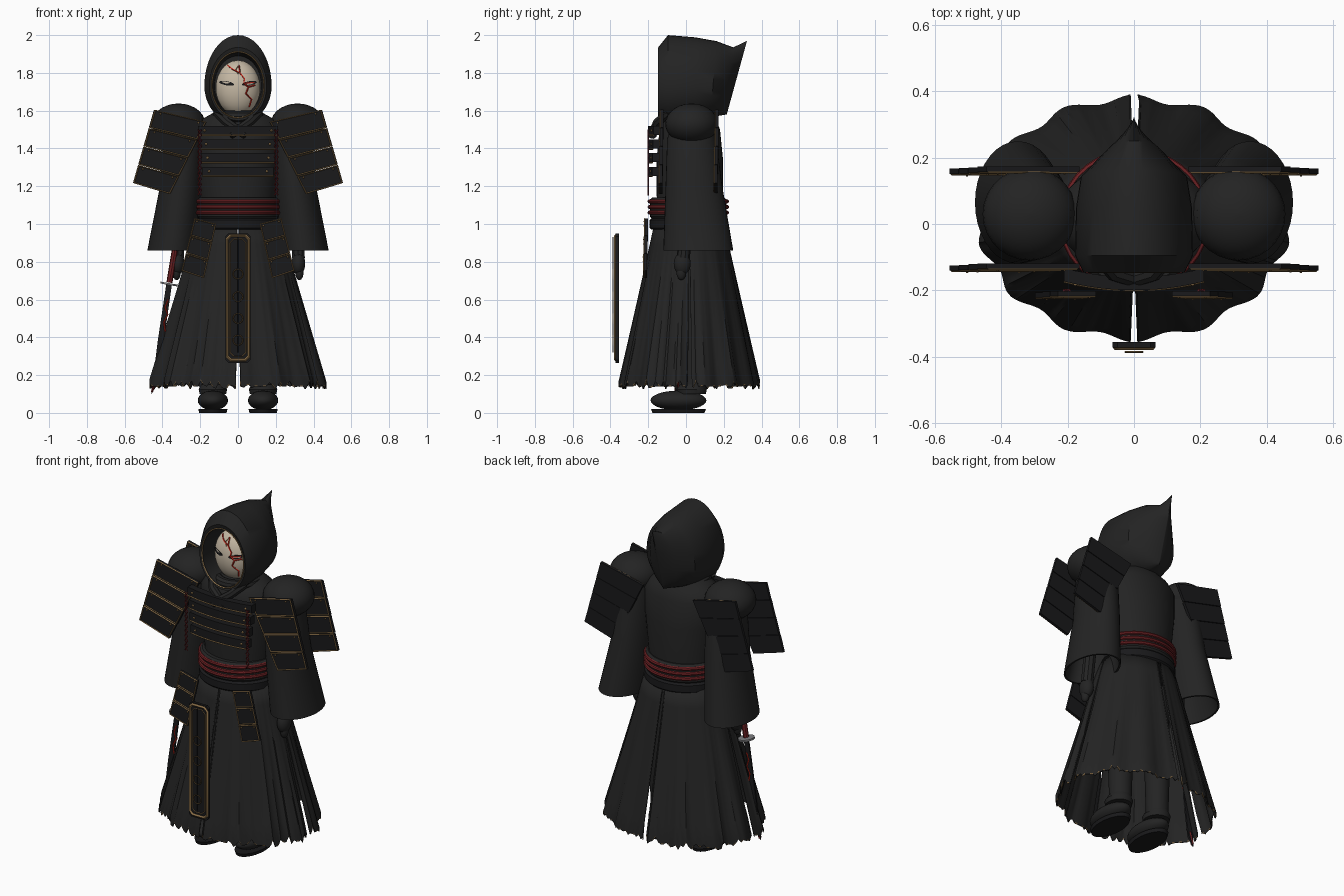
import bpy, bmesh, random
from math import sin, cos, pi, sqrt, radians
from mathutils import Vector

random.seed(4)
if "Cube" in bpy.data.objects:
    bpy.data.objects.remove(bpy.data.objects["Cube"])


def material(name, rgb):
    m = bpy.data.materials.new(name)
    m.use_nodes = True
    m.diffuse_color = (*rgb, 1)
    m.node_tree.nodes["Principled BSDF"].inputs["Base Color"].default_value = (*rgb, 1)
    return m


CLOTH = material("black cloth", (.017, .017, .017))
ARMOR = material("black lacquer", (.010, .010, .011))
GOLD = material("antique gold", (.26, .16, .065))
RED = material("dark red cord", (.15, .015, .017))
IVORY = material("ivory", (.56, .48, .37))
CRACK = material("bright red", (.55, .02, .01))
STEEL = material("grey steel", (.22, .22, .23))
parts = []


def mesh(name, verts, faces, *mats):
    me = bpy.data.meshes.new(name)
    me.from_pydata([tuple(v) for v in verts], [], faces)
    bm = bmesh.new()
    bm.from_mesh(me)
    bmesh.ops.recalc_face_normals(bm, faces=bm.faces)
    bm.to_mesh(me)
    bm.free()
    for m in mats:
        me.materials.append(m)
    ob = bpy.data.objects.new(name, me)
    bpy.context.scene.collection.objects.link(ob)
    parts.append(ob)
    return ob


def loft(name, rings, mat):
    n = len(rings[0])
    faces = [(k * n + i, k * n + (i + 1) % n, (k + 1) * n + (i + 1) % n, (k + 1) * n + i)
             for k in range(len(rings) - 1) for i in range(n)]
    faces += [tuple(range(n)), tuple(range((len(rings) - 1) * n, len(rings) * n))]
    return mesh(name, [v for r in rings for v in r], faces, mat)


def ring(cx, cy, z, rx, ry, n=36):
    return [(cx + rx * cos(2 * pi * i / n), cy + ry * sin(2 * pi * i / n), z) for i in range(n)]


def stack(name, rows, mat):
    return loft(name, [ring(*r) for r in rows], mat)


def ellipsoid(name, c, r, mat, n=28):
    rows = [(c[0], c[1], c[2] - r[2] * cos(a), r[0] * sin(a), r[1] * sin(a), n)
            for a in (.02 + (pi - .04) * k / 14 for k in range(15))]
    return stack(name, rows, mat)


def slab(name, outline, y, thick, mat):
    return loft(name, [[(x, y + d, z) for x, z in outline] for d in (0, thick)], mat)


def tube(name, pts, r, mat, closed=False, sides=0):
    cu = bpy.data.curves.new(name, "CURVE")
    cu.dimensions, cu.bevel_depth, cu.bevel_resolution = "3D", r, sides
    cu.use_fill_caps = True
    sp = cu.splines.new("POLY")
    sp.points.add(len(pts) - 1)
    for p, q in zip(sp.points, pts):
        p.co = (*q, 1)
    sp.use_cyclic_u = closed
    tmp = bpy.data.objects.new(name, cu)
    me = bpy.data.meshes.new_from_object(tmp)
    bpy.data.objects.remove(tmp)
    me.materials.clear()
    me.materials.append(mat)
    ob = bpy.data.objects.new(name, me)
    bpy.context.scene.collection.objects.link(ob)
    parts.append(ob)
    return ob


def lames(name, s, corners, rows, y):
    """Tapered hanging armour: overlapping rows, each with a gold rim and two rivets."""
    a, b, c, d = (Vector((s * x, z)) for x, z in corners)
    for i in range(rows):
        t, u = i / rows, (i + .97) / rows
        quad = [a.lerp(d, t), b.lerp(c, t), b.lerp(c, u), a.lerp(d, u)]
        slab(f"{name}_row_{i}", quad, y - .002 * i, .016, ARMOR)
        mid = sum(quad, Vector((0, 0))) / 4
        rim = [mid + (p - mid) * .95 for p in quad]
        tube(f"{name}_rim_{i}", [(p.x, y - .002 * i, p.y) for p in rim], .0045, GOLD, True)
        for k in (0, 1):
            p = mid + (quad[k] - mid) * .72
            ellipsoid(f"{name}_rivet", (p.x, y - .002 * i - .002, p.y), (.005, .006, .005), GOLD, 6)


# Skirt: four wavy quarter panels with a ragged, gold flecked hem
COLS, ROWS = 48, 9
for sx in (1, -1):
    for sy in (1, -1):
        hem = [.145 + random.choice((-.015, 0, .01, .035)) * random.random() for _ in range(COLS + 1)]
        verts = []
        for k in range(ROWS + 1):
            for j in range(COLS + 1):
                a = pi / 2 * j / COLS
                t = min(k / (ROWS - 1), 1)
                z = 1.0 + (hem[j] - 1.0) * t - (.006 if k == ROWS else 0)
                w = 1 + .03 * t * cos(14 * a)
                x = max(.008 + .008 * t, (.225 + .24 * t) * w * sin(a))
                y = max(.014 * t, (.185 + .178 * t) * w * cos(a))
                verts.append((sx * x, .017 + sy * y, z))
        n = COLS + 1
        faces = [(k * n + j, k * n + j + 1, (k + 1) * n + j + 1, (k + 1) * n + j)
                 for k in range(ROWS) for j in range(COLS)]
        skirt = mesh("skirt_panel", verts, faces, CLOTH, GOLD)
        for p in skirt.data.polygons:
            if p.index >= (ROWS - 1) * COLS and p.index % 3 == 0:
                p.material_index = 1
        skirt.modifiers.new("thickness", "SOLIDIFY").thickness = .006

# Torso, sash and belt
stack("torso", [(0, .02, .97, .2, .17), (0, .02, 1.15, .2, .175), (0, .02, 1.35, .225, .175),
                (0, .02, 1.5, .235, .16), (0, .02, 1.55, .2, .14), (0, .02, 1.6, .11, .1)], CLOTH)
stack("sash", [(0, .012, 1.03, .21, .195), (0, .012, 1.04, .218, .203),
               (0, .012, 1.13, .218, .203), (0, .012, 1.14, .205, .19)], CLOTH)
stack("belt", [(0, .012, .97, .215, .195), (0, .012, .98, .225, .205),
               (0, .012, 1.02, .225, .205), (0, .012, 1.03, .21, .195)], ARMOR)
for z in (1.06, 1.09, 1.12):
    tube("sash_cord", ring(0, .012, z, .217, .205), .011, RED, True, 2)

# Chest bars with gold lines, rivets and side lacing
for i in range(4):
    z, half = 1.495 - .072 * i, .212 - .008 * i
    xs = [half * (k / 6 - 1) for k in range(13)]
    front = lambda x: -.2 + .6 * x * x
    loft("chest_bar", [[(x, front(x) + d, z + h) for d, h in ((0, -.024), (.04, -.024), (.04, .024), (0, .024))]
                       for x in xs], ARMOR)
    tube("chest_line", [(x, front(x), z - .026) for x in xs], .004, GOLD)
    for s in (1, -1):
        ellipsoid("chest_rivet", (s * (half - .035), front(half - .035), z), (.007, .006, .007), GOLD, 8)
for s in (1, -1):
    for f in (1, -1):
        tube("side_lacing", [(s * .203 + f * .009 * (-1) ** k, -.2, 1.5 - .029 * k) for k in range(13)], .004, RED)
    tube("collar_band", [(s * .11, -.09, 1.59), (s * .06, -.15, 1.54), (-s * .04, -.18, 1.47)], .024, CLOTH, False, 2)
tube("neck_roll", ring(0, 0, 1.57, .11, .11), .03, CLOTH, True, 3)

for s in (1, -1):
    # Sleeves turn inward at the cuff so they are hollow
    stack("sleeve", [(s * .27, .03, 1.58, .08, .09), (s * .29, .03, 1.45, .105, .13), (s * .303, .042, 1.2, .11, .15),
                     (s * .35, .065, .86, .13, .185), (s * .35, .065, .86, .12, .175),
                     (s * .31, .045, 1.1, .095, .13)], CLOTH)
    ellipsoid("shoulder_cap", (s * .315, .03, 1.53), (.142, .14, .108), CLOTH)
    tube("forearm", [(s * .31, .02, 1.15), (s * .32, -.015, .82)], .035, CLOTH, False, 3)
    ellipsoid("hand", (s * .32, -.02, .79), (.036, .045, .06), CLOTH)
    ellipsoid("fingers", (s * .325, -.025, .745), (.022, .026, .042), CLOTH)
    # Shoulder guards before and behind the arm, and thigh guards
    for label, y in (("front", -.135), ("back", .157)):
        lames(label + "_shoulder_guard", s, ((.165, 1.54), (.445, 1.605), (.557, 1.215), (.36, 1.155)), 4, y)
    lames("thigh_guard", s, ((.115, 1.0), (.23, 1.03), (.3, .75), (.18, .71)), 3, -.218)
    # Legs and boots
    stack("leg", [(s * .13, .04, .1, .06, .06), (s * .13, .04, .45, .07, .07), (s * .11, .03, .9, .085, .085)], CLOTH)
    stack("boot_cuff", [(s * .133, .03, .1, .07, .075), (s * .133, .03, .125, .075, .08),
                        (s * .133, .035, .15, .062, .066)], CLOTH)
    ellipsoid("boot", (s * .133, -.04, .066), (.08, .148, .052), CLOTH)
    stack("sole", [(s * .133, -.04, 0, .072, .138), (s * .133, -.04, .02, .077, .145)], ARMOR)


# Hood: egg shaped sections swept back to a raised point
def hood_ring(y, rx, up, down, lean=0, n=40):
    pts = []
    for i in range(n):
        a = 2 * pi * i / n
        z = 1.73 + (up if cos(a) > 0 else down) * cos(a)
        pts.append((rx * sin(a), y + lean * (z - 1.57), z))
    return pts


loft("hood", [hood_ring(.03, .125, .16, .15), hood_ring(-.14, .136, .178, .165), hood_ring(-.147, .152, .205, .182),
              hood_ring(-.095, .178, .27, .2), hood_ring(.05, .175, .258, .185), hood_ring(.13, .16, .238, .165, .08),
              hood_ring(.185, .085, .205, .155, .18), hood_ring(.213, .003, .24, .15, .275)], CLOTH)
tube("hood_trim", hood_ring(-.145, .138, .181, .168), .0035, GOLD, True)


# Mask with eyes, cracks and a brow mark laid on its surface
def on_mask(x, z, lift=.002):
    q = 1 - (x / .118) ** 2 - ((z - 1.72) / .147) ** 2
    return (x, -.03 - .09 * sqrt(max(q, .0)) - lift, z)


ellipsoid("mask", (0, -.03, 1.72), (.118, .09, .147), IVORY, 40)
for s in (1, -1):
    eye = [(s * (.06 + .04 * cos(a)), 1.745 + .011 * sin(a) + .006 * cos(a)) for a in (pi * k / 6 for k in range(12))]
    loft("eye", [[on_mask(x, z, d) for x, z in eye] for d in (.004, -.002)], ARMOR)
cracks = [[(-.055, 1.84), (-.03, 1.82), (.01, 1.8), (.035, 1.768), (.03, 1.745), (.085, 1.75)],
          [(.03, 1.745), (.055, 1.725), (.042, 1.69), (.072, 1.66), (.06, 1.62)],
          [(.055, 1.725), (.09, 1.735)], [(.01, 1.8), (.005, 1.84)]]
for path in cracks:
    fine = [Vector(p).lerp(Vector(q), k / 3) for p, q in zip(path, path[1:]) for k in range(4)]
    tube("mask_crack", [on_mask(*p) for p in fine], .004, CRACK)
tube("brow_mark", [on_mask(x, z) for x, z in ((0, 1.835), (.012, 1.815), (0, 1.795), (-.012, 1.815))], .003, GOLD, True)


# Long front apron with gold border and rings
def apron_outline(w, lo, hi, c):
    return [(w, lo + c), (w, hi - c), (w - c, hi), (c - w, hi), (-w, hi - c), (-w, lo + c), (c - w, lo), (w - c, lo)]


slab("apron", apron_outline(.065, .265, .95, .015), -.372, .016, ARMOR)
tube("apron_border", [(x, -.373, z) for x, z in apron_outline(.057, .28, .938, .018)], .008, GOLD, True)
tube("apron_inner_line", [(x, -.373, z) for x, z in apron_outline(.043, .3, .92, .02)], .0025, GOLD, True)
tube("apron_centre_line", [(0, -.387, .32), (0, -.387, .93)], .002, ARMOR)
for z in (.735, .615, .5, .385):
    tube("apron_ring", [(.026 * cos(k * pi / 8), -.386, z + .026 * sin(k * pi / 8)) for k in range(16)], .003, GOLD, True)

# Sword held in the right hand, pointing down
sword_y = -.05
tube("sword_grip", [(-.335, sword_y, .86), (-.363, sword_y, .69)], .016, RED, False, 2)
guard = stack("sword_guard", [(0, 0, -.005, .046, .046), (0, 0, .005, .046, .046)], STEEL)
guard.location, guard.rotation_euler = (-.365, sword_y, .682), (0, radians(10), 0)
slab("sword_blade", [(-.35, .68), (-.38, .68), (-.425, .38), (-.46, .1), (-.425, .15), (-.393, .38)],
     sword_y - .005, .01, ARMOR)
for y in (sword_y - .006, sword_y + .006):
    tube("blade_crack", [(-.37, y, .6), (-.385, y, .56), (-.372, y, .52), (-.392, y, .48), (-.385, y, .43)], .004, CRACK)
    tube("blade_tip_stain", [(-.435, y, .18), (-.443, y, .15), (-.456, y, .11)], .006, RED)

# Smooth shading with sharp edges kept
bpy.ops.object.select_all(action="DESELECT")
for ob in parts:
    ob.select_set(True)
bpy.context.view_layer.objects.active = parts[0]
bpy.ops.object.shade_smooth_by_angle(angle=radians(35))
